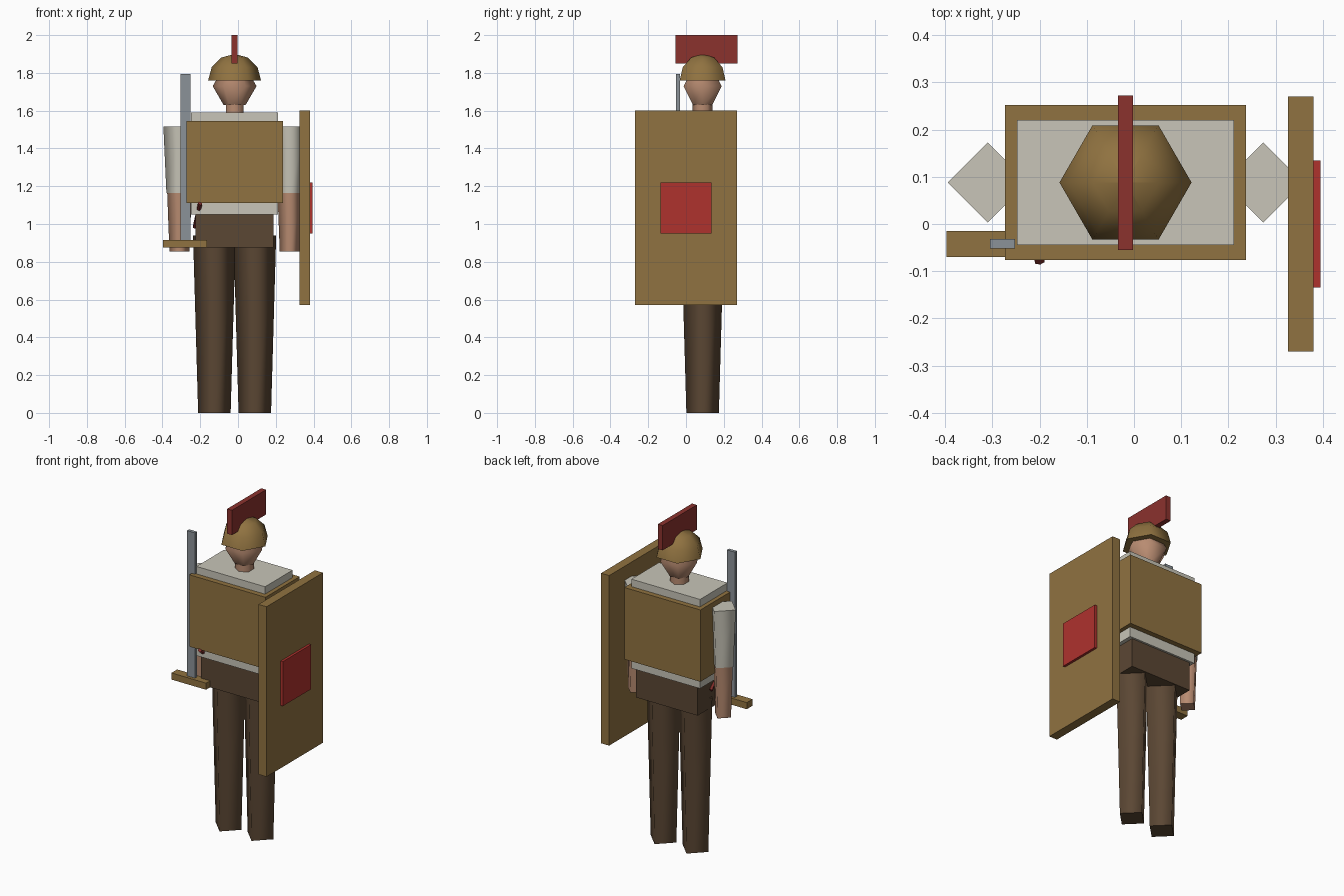
import bpy, bmesh, math
from mathutils import Vector

cube = bpy.data.objects.get("Cube")
if cube:
    bpy.data.objects.remove(cube, do_unlink=True)

CX, CY = -0.018, 0.088   # body axis


def material(name, rgb):
    m = bpy.data.materials.new(name)
    m.use_nodes = True
    m.diffuse_color = (*rgb, 1)
    m.node_tree.nodes["Principled BSDF"].inputs["Base Color"].default_value = (*rgb, 1)
    return m


bronze = material("bronze", (0.28, 0.17, 0.052))
cloth = material("off_white_cloth", (0.58, 0.56, 0.48))
brown = material("dark_brown", (0.105, 0.063, 0.034))
skin = material("skin", (0.48, 0.26, 0.165))
crest_red = material("dark_red", (0.26, 0.032, 0.027))
bright_red = material("bright_red", (0.43, 0.032, 0.027))
steel = material("steel", (0.26, 0.29, 0.315))


def finish(name, bm, mat):
    bmesh.ops.recalc_face_normals(bm, faces=bm.faces[:])
    mesh = bpy.data.meshes.new(name)
    bm.to_mesh(mesh)
    bm.free()
    mesh.materials.append(mat)
    obj = bpy.data.objects.new(name, mesh)
    bpy.context.collection.objects.link(obj)
    return obj


def box(name, mat, xs, ys, zs):
    """Box between the given limits on each axis."""
    bm = bmesh.new()
    bmesh.ops.create_cube(bm, size=1)
    for v in bm.verts:
        v.co = Vector([a + (b - a) * (c + 0.5) for c, (a, b) in zip(v.co, (xs, ys, zs))])
    return finish(name, bm, mat)


def turned(name, mat, x, y, rings, sides, start=0.0):
    """Stack of (radius, z) rings with smooth sides and flat caps."""
    bm = bmesh.new()
    loops = []
    for r, z in rings:
        angles = [start + math.tau * i / sides for i in range(sides)]
        loops.append([bm.verts.new((x + r * math.cos(a), y + r * math.sin(a), z)) for a in angles])
    for low, high in zip(loops, loops[1:]):
        for i in range(sides):
            j = (i + 1) % sides
            bm.faces.new((low[i], low[j], high[j], high[i])).smooth = True
    bm.faces.new(loops[0])
    bm.faces.new(loops[-1])
    bmesh.ops.remove_doubles(bm, verts=bm.verts[:], dist=0.0001)
    return finish(name, bm, mat)


def dome(radius, z, angles):
    """Rings of a sphere at the given latitudes."""
    return [(max(radius * math.cos(math.radians(a)), 0.001),
             z + radius * math.sin(math.radians(a))) for a in angles]


def body_box(name, mat, half_x, half_y, zs):
    return box(name, mat, (CX - half_x, CX + half_x), (CY - half_y, CY + half_y), zs)


# Torso and hips
body_box("tunic", cloth, 0.23, 0.132, (1.05, 1.59))
body_box("breastplate", bronze, 0.255, 0.164, (1.11, 1.545))
body_box("hips", brown, 0.206, 0.12, (0.875, 1.05))

# Limbs
for side, s in (("left", 1), ("right", -1)):
    turned(side + "_leg", brown, CX + s * 0.107, CY, [(0.086, 0), (0.113, 0.94)], 4)
    arm_x = CX + s * 0.292
    turned(side + "_sleeve", cloth, arm_x, CY, [(0.069, 1.165), (0.085, 1.515)], 4)
    turned(side + "_forearm", skin, arm_x, CY, [(0.053, 0.855), (0.065, 1.17)], 4)

# Head and helmet
turned("neck", skin, CX, CY, [(0.053, 1.57), (0.053, 1.635)], 6, math.pi / 6)
turned("head", skin, CX, CY, dome(0.116, 1.73, (-60, 0, 60)), 6)
turned("helmet", bronze, CX, CY, dome(0.14, 1.76, (0, 30, 60, 90)), 6)
box("helmet_crest", crest_red, (-0.034, -0.002), (-0.055, 0.272), (1.85, 2.0))

# Shield
box("shield", bronze, (0.326, 0.38), (-0.27, 0.27), (0.57, 1.6))
box("shield_boss", bright_red, (0.378, 0.395), (-0.135, 0.135), (0.95, 1.22))

# Sword
box("sword_blade", steel, (-0.305, -0.252), (-0.052, -0.032), (0.91, 1.795))
box("sword_guard", bronze, (-0.397, -0.165), (-0.07, -0.015), (0.875, 0.915))

# Slanted scabbard pin, mostly inside the body
tip, tail = Vector((-0.2, -0.079, 1.11)), Vector((-0.228, 0.09, 0.985))
axis = tip - tail
bm = bmesh.new()
bmesh.ops.create_cone(bm, cap_ends=True, segments=6, radius1=0.012, radius2=0.012, depth=axis.length)
bmesh.ops.rotate(bm, verts=bm.verts[:], matrix=axis.to_track_quat('Z', 'Y').to_matrix())
bmesh.ops.translate(bm, verts=bm.verts[:], vec=(tip + tail) / 2)
finish("scabbard_pin", bm, crest_red)
